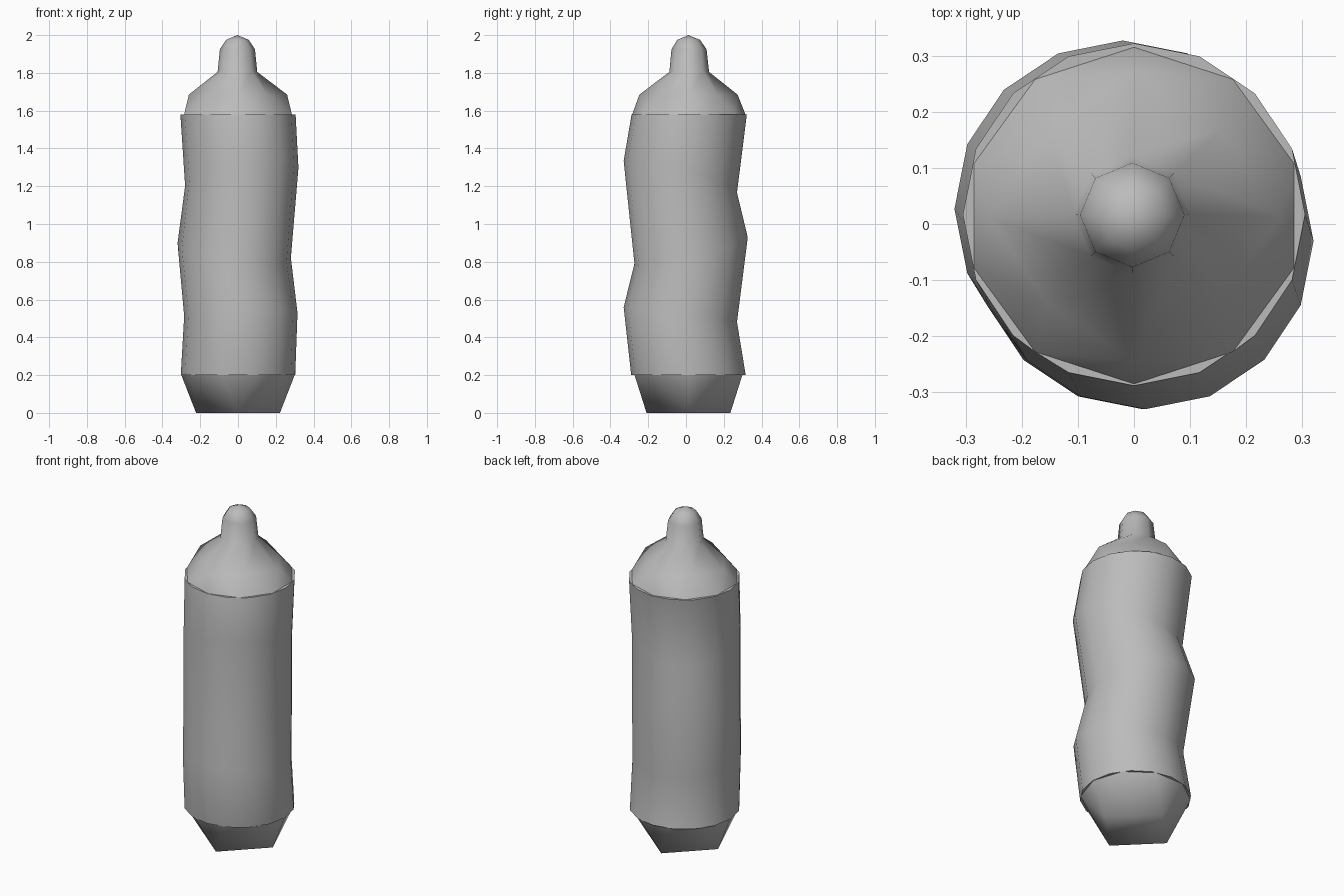
import bpy
import bmesh
import math

cube = bpy.data.objects.get("Cube")
if cube:
    bpy.data.objects.remove(cube, do_unlink=True)

grey = bpy.data.materials.new("plain grey")
grey.use_nodes = True
colour = (0.5, 0.5, 0.5, 1)
grey.diffuse_color = colour
grey.node_tree.nodes["Principled BSDF"].inputs["Base Color"].default_value = colour


def ring(bm, sides, radius, centre, tilt=(0, 0), start=90, diagonal=1.0):
    """Closed loop of edges; tilt is the slope in x and y, diagonal scales odd corners."""
    verts = []
    for i in range(sides):
        a = math.radians(start) + math.tau * i / sides
        r = radius * (diagonal if i % 2 else 1)
        dx, dy = r * math.cos(a), r * math.sin(a)
        z = centre[2] + dx * tilt[0] + dy * tilt[1]
        verts.append(bm.verts.new((centre[0] + dx, centre[1] + dy, z)))
    return [bm.edges.new((verts[i - 1], verts[i])) for i in range(sides)]


def loft(name, rings, angle, close_bottom=False, tip=None):
    """Skin neighbouring rings, with an optional flat base and pointed tip."""
    bm = bmesh.new()
    loops = [ring(bm, *r) for r in rings]
    for low, high in zip(loops, loops[1:]):
        bmesh.ops.bridge_loops(bm, edges=low + high)
    if close_bottom:
        bmesh.ops.contextual_create(bm, geom=loops[0])
    if tip:
        point = bm.verts.new(tip)
        for edge in loops[-1]:
            bm.faces.new((*edge.verts, point))
    bmesh.ops.recalc_face_normals(bm, faces=bm.faces)
    mesh = bpy.data.meshes.new(name)
    bm.to_mesh(mesh)
    bm.free()
    mesh.materials.append(grey)
    obj = bpy.data.objects.new(name, mesh)
    bpy.context.collection.objects.link(obj)
    bpy.ops.object.select_all(action='DESELECT')
    obj.select_set(True)
    bpy.context.view_layer.objects.active = obj
    bpy.ops.object.shade_smooth_by_angle(angle=math.radians(angle))
    return obj


# Wavy body, whose rings lean with the bends, over a square tapered foot
loft("body", [
    (4, 0.222, (0, 0.013, 0)),
    (10, 0.3, (0, 0.013, 0.2), (0, 0), 0),
    (16, 0.303, (0, 0.013, 0.2)),
    (16, 0.3, (0.015, -0.03, 0.52), (0.03, -0.13)),
    (16, 0.3, (-0.02, 0.027, 0.86), (-0.13, 0.23)),
    (16, 0.3, (0.02, -0.03, 1.25), (0.16, -0.28)),
    (16, 0.305, (0, 0.017, 1.58)),
    (10, 0.3, (0, 0.015, 1.58)),
], 60, close_bottom=True)

# Sloping shoulder and rounded knob
loft("shoulder_and_knob", [
    (10, 0.3, (0, 0.015, 1.58)),
    (8, 0.26, (0, 0.013, 1.685), (0, 0), 90, 0.84),
    (8, 0.105, (-0.003, 0.017, 1.805)),
    (8, 0.093, (-0.003, 0.016, 1.925)),
    (8, 0.06, (-0.003, 0.014, 1.975)),
], 80, tip=(-0.003, 0.013, 2.0))
